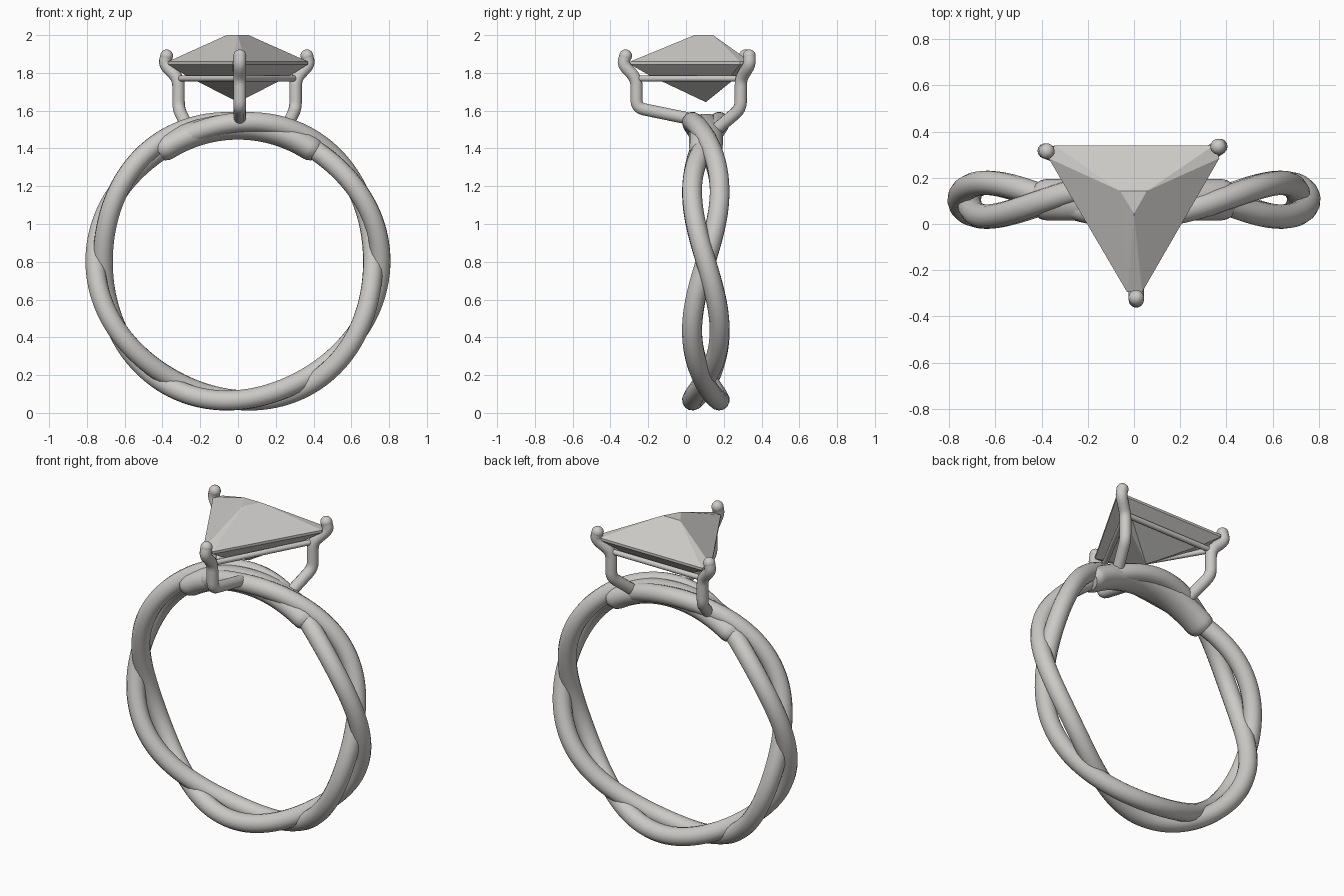
import bpy, bmesh, math
from mathutils import Vector

cube = bpy.data.objects.get("Cube")
if cube:
    bpy.data.objects.remove(cube, do_unlink=True)


def make_material(name, color):
    mat = bpy.data.materials.new(name)
    mat.use_nodes = True
    mat.diffuse_color = color
    mat.node_tree.nodes["Principled BSDF"].inputs["Base Color"].default_value = color
    return mat


metal = make_material("pale_grey", (0.6, 0.59, 0.57, 1))


def tube(name, points, radius, cyclic=False, radii=None):
    """Sweep a round section along points and return a smooth mesh object."""
    curve = bpy.data.curves.new(name, "CURVE")
    curve.dimensions = "3D"
    curve.bevel_depth = radius
    curve.bevel_resolution = 5
    curve.use_fill_caps = True
    spline = curve.splines.new("POLY")
    spline.points.add(len(points) - 1)
    for i, p in enumerate(points):
        spline.points[i].co = (*p, 1)
        spline.points[i].radius = radii[i] if radii else 1
    spline.use_cyclic_u = cyclic
    obj = bpy.data.objects.new(name, curve)
    bpy.context.collection.objects.link(obj)
    bpy.ops.object.select_all(action="DESELECT")
    obj.select_set(True)
    bpy.context.view_layer.objects.active = obj
    bpy.ops.object.convert(target="MESH")
    obj = bpy.context.object
    obj.data.materials.clear()
    obj.data.materials.append(metal)
    bpy.ops.object.shade_smooth_by_angle(angle=math.radians(50))
    return obj


def rounded(points, cut=0.04, steps=4):
    """Replace each corner of a path with a short curve."""
    pts = [Vector(p) for p in points]
    path = [pts[0]]
    for a, b, c in zip(pts, pts[1:], pts[2:]):
        start = b + (a - b).normalized() * min(cut, (a - b).length * 0.45)
        end = b + (c - b).normalized() * min(cut, (c - b).length * 0.45)
        for i in range(steps + 1):
            t = i / steps
            path.append(start.lerp(b, t).lerp(b.lerp(end, t), t))
    return path + [pts[-1]]


# Band: two strands twisted around a common circle
CENTER_Y, CENTER_Z, BAND_R = 0.105, 0.803, 0.735
for name, sign in (("band_strand_a", 1), ("band_strand_b", -1)):
    path = []
    for i in range(144):
        a = math.tau * i / 144
        r = BAND_R + sign * 0.02 * math.cos(3 * a)
        y = CENTER_Y - sign * 0.073 * math.sin(3 * a)
        path.append((r * math.cos(a), y, CENTER_Z + r * math.sin(a)))
    tube(name, path, 0.053, cyclic=True)

# Thick bridge that joins the strands under the setting
path, radii = [], []
for i in range(41):
    t = i / 40
    a = math.radians(54 + 72 * t)
    path.append((0.712 * math.cos(a), 0, CENTER_Z + 0.712 * math.sin(a)))
    edge = min(1, min(t, 1 - t) / 0.06)
    radii.append(0.75 + 0.25 * math.sqrt(1 - (1 - edge) ** 2))
bridge = tube("top_bridge", path, 0.07, radii=radii)
bridge.scale.y = 1.28
bridge.location.y = CENTER_Y

# Prongs: hooked tip, outward bend, straight leg, foot on the band
prongs = {
    "front_prong": [(0.01, -0.32, 1.89), (0.01, -0.335, 1.845), (0.01, -0.262, 1.77),
                    (0.01, -0.262, 1.615), (0.01, 0.03, 1.555)],
    "back_left_prong": [(0.365, 0.335, 1.89), (0.377, 0.338, 1.845), (0.305, 0.29, 1.77),
                        (0.305, 0.29, 1.61), (0.25, 0.16, 1.5)],
    "back_right_prong": [(-0.378, 0.315, 1.89), (-0.39, 0.318, 1.845), (-0.315, 0.29, 1.77),
                         (-0.315, 0.29, 1.61), (-0.26, 0.16, 1.5)],
}
for name, pts in prongs.items():
    tube(name, rounded(pts), 0.033)
    bpy.ops.mesh.primitive_uv_sphere_add(segments=20, ring_count=12, radius=0.034, location=pts[0])
    tip = bpy.context.object
    tip.name = name + "_tip"
    tip.data.materials.append(metal)
    bpy.ops.object.shade_smooth()

# Thin rails that tie the prongs together
elbows = [pts[2] for pts in prongs.values()]
for i, name in enumerate(("left_rail", "back_rail", "right_rail")):
    tube(name, [elbows[i], elbows[(i + 1) % 3]], 0.016)

# Gem: three-sided table, clipped triangular girdle, shallow pavilion
girdle = [(-0.03, -0.295), (0.035, -0.295), (0.37, 0.285),
          (0.345, 0.34), (-0.345, 0.34), (-0.37, 0.285)]
table = [(-0.06, 0.143, 2.0), (0.056, 0.143, 2.0), (0, 0.045, 2.0)]
culet = Vector((0, 0.105, 1.645))
bm = bmesh.new()
for p in table + [culet]:
    bm.verts.new(p)
for z, s in ((1.86, 1), (1.845, 1), (1.785, 0.74)):
    for x, y in girdle:
        bm.verts.new((x * s, culet.y + (y - culet.y) * s, z))
bmesh.ops.convex_hull(bm, input=bm.verts)
bmesh.ops.dissolve_limit(bm, angle_limit=0.01, verts=bm.verts, edges=bm.edges)
bmesh.ops.recalc_face_normals(bm, faces=bm.faces)
mesh = bpy.data.meshes.new("gem")
bm.to_mesh(mesh)
bm.free()
mesh.materials.append(metal)
bpy.context.collection.objects.link(bpy.data.objects.new("gem", mesh))
